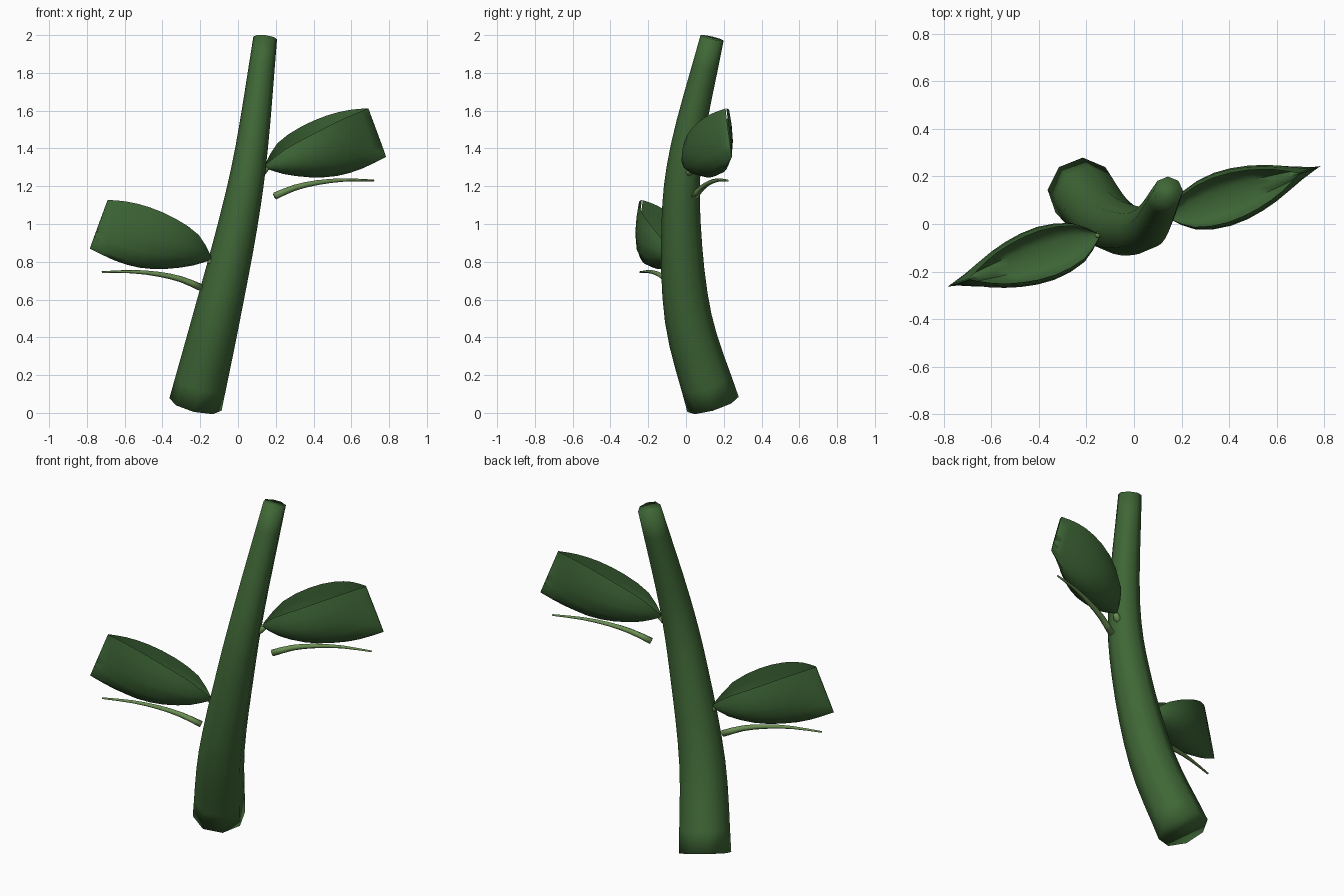
import bpy, bmesh, math
from mathutils import Vector, Matrix

if "Cube" in bpy.data.objects:
    bpy.data.objects.remove(bpy.data.objects["Cube"])


def material(name, rgb):
    m = bpy.data.materials.new(name)
    m.use_nodes = True
    m.diffuse_color = (*rgb, 1)
    bsdf = m.node_tree.nodes["Principled BSDF"]
    bsdf.inputs["Base Color"].default_value = (*rgb, 1)
    return m


STEM = material("stem green", (0.050, 0.135, 0.037))
LEAF = material("leaf green", (0.046, 0.128, 0.036))
STALK = material("pale stalk green", (0.15, 0.28, 0.09))

# Places the second, lower leaf half a turn around the stem
LOWER = Matrix.Translation((0, -0.02, -0.485)) @ Matrix.Rotation(math.pi, 4, 'Z')


def finish(name, bm, mat, angle):
    bmesh.ops.recalc_face_normals(bm, faces=bm.faces)
    mesh = bpy.data.meshes.new(name)
    bm.to_mesh(mesh)
    bm.free()
    mesh.materials.append(mat)
    obj = bpy.data.objects.new(name, mesh)
    bpy.context.collection.objects.link(obj)
    bpy.ops.object.select_all(action='DESELECT')
    obj.select_set(True)
    bpy.context.view_layer.objects.active = obj
    bpy.ops.object.shade_smooth_by_angle(angle=math.radians(angle))


def smooth_path(keys, steps):
    """Catmull-Rom samples through keys of any size."""
    keys = [Vector(k) for k in keys]
    pts = [2 * keys[0] - keys[1]] + keys + [2 * keys[-1] - keys[-2]]
    out = []
    for a, b, c, d in zip(pts, pts[1:], pts[2:], pts[3:]):
        for i in range(steps):
            t = i / steps
            out.append(0.5 * (2 * b + (c - a) * t + (2 * a - 5 * b + 4 * c - d) * t * t
                              + (3 * b - a - 3 * c + d) * t ** 3))
    return out + [keys[-1]]


def loft(bm, rings):
    """Skin closed rings of vertices and cap both ends."""
    for r, s in zip(rings, rings[1:]):
        for i in range(len(r)):
            j = (i + 1) % len(r)
            bm.faces.new((r[i], r[j], s[j], s[i]))
    bm.faces.new(rings[0])
    bm.faces.new(rings[-1])


def tube(name, keys, sides, mat, steps, place=Matrix()):
    """Capped tapering tube; each key is x, y, z, radius."""
    path = smooth_path(keys, steps)
    bm = bmesh.new()
    rings = []
    for i, p in enumerate(path):
        tangent = (path[min(i + 1, len(path) - 1)] - path[max(i - 1, 0)]).xyz.normalized()
        u = tangent.cross(Vector((0, 1, 0))).normalized()
        v = tangent.cross(u)
        ring = []
        for k in range(sides):
            a = math.tau * k / sides
            ring.append(bm.verts.new(place @ (p.xyz + p.w * (u * math.cos(a) + v * math.sin(a)))))
        rings.append(ring)
    loft(bm, rings)
    finish(name, bm, mat, 100)


def leaf(name, place):
    """Folded blade: keel below, two rims above, ribbed inside, pinched at the tip."""
    # keel distance, keel z, rim distance, rim z, half width
    keys = [(0.00, 1.295, 0.00, 1.315, 0.006),
            (0.10, 1.265, 0.09, 1.412, 0.086),
            (0.25, 1.247, 0.23, 1.494, 0.117),
            (0.40, 1.254, 0.37, 1.557, 0.100),
            (0.54, 1.293, 0.485, 1.594, 0.058),
            (0.675, 1.355, 0.575, 1.612, 0.003)]
    # outer wall from keel to rim, then the lining back down to the midrib
    half = [(0.5, 0.07), (0.87, 0.26), (1, 0.52), (0.96, 0.78), (0.84, 1),
            (0.86, 0.78), (0.89, 0.52), (0.75, 0.3), (0.35, 0.13)]
    section = [(0, 0)] + half + [(0, 0.17)] + [(-w, h) for w, h in reversed(half)]
    turn = place @ Matrix.Translation((0.145, 0.027, 0)) @ Matrix.Rotation(math.radians(18.7), 4, 'Z')
    bm = bmesh.new()
    rings = []
    for kx, kz, rx, rz, width in smooth_path(keys, 2):
        ring = []
        for w, h in section:
            roll = 0.2 * w * width * h
            pos = Vector((kx + (rx - kx) * h, w * width, kz + (rz - kz) * h + roll))
            ring.append(bm.verts.new(turn @ pos))
        rings.append(ring)
    loft(bm, rings)
    finish(name, bm, LEAF, 70)


# Main stem, bent and tapering upward
tube("stem", [(-0.225, 0.143, 0.045, 0.142), (-0.115, 0.012, 0.5, 0.125),
              (0.0, -0.026, 1.0, 0.104), (0.072, 0.003, 1.4, 0.086),
              (0.144, 0.138, 1.985, 0.063)], 8, STEM, 4)

# Leaves, thin stalks beneath them, and small stubs at the leaf bases
for side, place in (("left", Matrix()), ("right", LOWER)):
    leaf(side + "_leaf", place)
    tube(side + "_stalk", [(0.195, 0.045, 1.148, 0.019), (0.30, 0.085, 1.192, 0.016),
                           (0.42, 0.125, 1.219, 0.013), (0.56, 0.172, 1.233, 0.009),
                           (0.72, 0.222, 1.230, 0.005)], 6, STALK, 2, place)
    tube(side + "_leaf_stub", [(0.10, 0.005, 1.262, 0.022), (0.135, 0.018, 1.280, 0.020),
                               (0.16, 0.030, 1.298, 0.010)], 6, STALK, 1, place)
